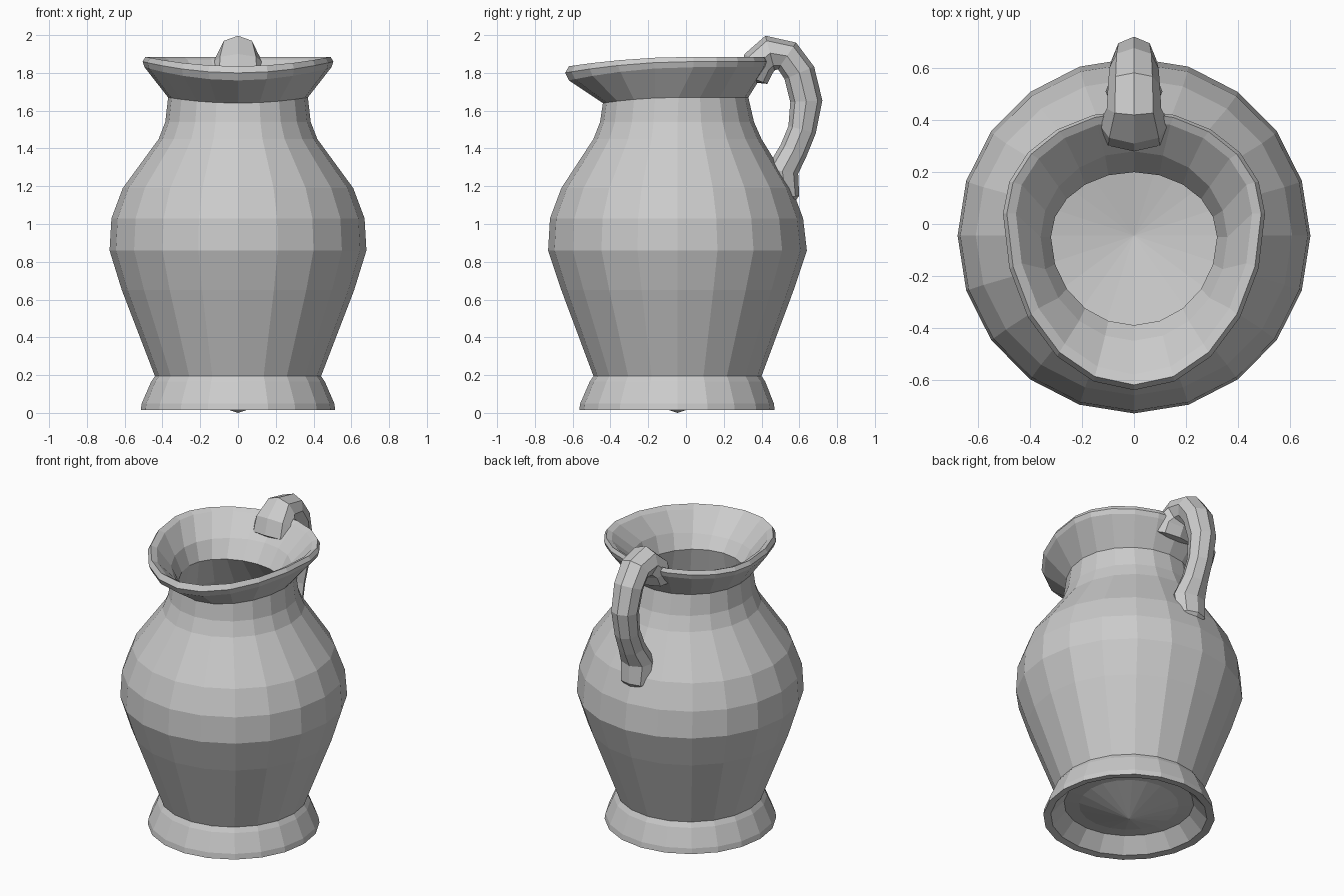
import bpy, bmesh
from math import sin, cos, pi
from mathutils import Vector


def skin(name, rings, start, end):
    """Bridge equal-sized rings of points and close both ends with a fan to a tip."""
    bm = bmesh.new()
    loops = [[bm.verts.new(p) for p in r] for r in rings]
    n = len(loops[0])
    for a, b in zip(loops, loops[1:]):
        for i in range(n):
            j = (i + 1) % n
            bm.faces.new((a[i], a[j], b[j], b[i]))
    for loop, tip in ((loops[0], start), (loops[-1], end)):
        t = bm.verts.new(tip)
        for i in range(n):
            bm.faces.new((loop[i], loop[(i + 1) % n], t))
    bmesh.ops.recalc_face_normals(bm, faces=bm.faces)
    me = bpy.data.meshes.new(name)
    bm.to_mesh(me)
    bm.free()
    ob = bpy.data.objects.new(name, me)
    bpy.context.collection.objects.link(ob)
    return ob


def egg(z, rx, front, back, yc=-0.045, dip=0.0, n=20):
    """Horizontal ring, longer towards the spout, sinking by dip at the front."""
    pts = []
    for i in range(n):
        a = 2 * pi * i / n
        c = cos(a)
        y = yc + c * ((front - yc) if c > 0 else (yc - back))
        pts.append((rx * sin(a), y, z - dip * max(0, c) ** 2))
    return pts


# Jug body: underside, foot, belly, neck, spouted rim, then the hollow inside
profile = [
    (0.10, 0.30, -0.35, 0.25),
    (0.11, 0.39, -0.44, 0.34),
    (0.02, 0.47, -0.52, 0.42),
    (0.015, 0.515, -0.565, 0.47),
    (0.05, 0.51, -0.56, 0.465),
    (0.165, 0.46, -0.51, 0.42),
    (0.195, 0.44, -0.49, 0.40),
    (0.65, 0.615, -0.66, 0.57),
    (0.86, 0.68, -0.73, 0.64),
    (1.03, 0.67, -0.72, 0.62),
    (1.19, 0.61, -0.66, 0.56),
    (1.45, 0.42, -0.49, 0.40),
    (1.54, 0.385, -0.455, 0.36),
    (1.67, 0.37, -0.44, 0.33, -0.04, 0.03),
    (1.83, 0.495, -0.62, 0.43, 0.04, 0.07),
    (1.86, 0.505, -0.64, 0.44, 0.04, 0.06),
    (1.885, 0.49, -0.62, 0.43, 0.04, 0.05),
    (1.87, 0.455, -0.58, 0.40, 0.04, 0.06),
    (1.75, 0.36, -0.45, 0.28, -0.05, 0.04),
    (1.64, 0.32, -0.39, 0.20, -0.05),
    (1.45, 0.37, -0.43, 0.34),
    (1.17, 0.57, -0.62, 0.52),
    (0.86, 0.63, -0.68, 0.59),
    (0.20, 0.38, -0.43, 0.34),
]
skin("jug_body", [egg(*p) for p in profile], (0, -0.045, 0.0), (0, -0.045, 0.13))

# Handle: octagonal tube along a side path (y, z, half width, half thickness)
path = [
    (0.355, 1.77, 0.14, 0.08),
    (0.385, 1.85, 0.135, 0.09),
    (0.445, 1.905, 0.105, 0.095),
    (0.535, 1.89, 0.10, 0.085),
    (0.60, 1.80, 0.095, 0.085),
    (0.637, 1.65, 0.085, 0.085),
    (0.615, 1.50, 0.08, 0.075),
    (0.57, 1.39, 0.085, 0.075),
    (0.51, 1.28, 0.11, 0.085),
    (0.53, 1.14, 0.10, 0.07),
]
rings = []
for i, (y, z, w, t) in enumerate(path):
    a, b = path[max(i - 1, 0)], path[min(i + 1, len(path) - 1)]
    d = Vector((0, b[0] - a[0], b[1] - a[1])).normalized()
    out = Vector((0, -d.z, d.y))
    rings.append([Vector((w * sin(k * pi / 4), y, z)) + out * t * cos(k * pi / 4)
                  for k in range(8)])
skin("handle", rings, (0, 0.345, 1.75), (0, 0.55, 1.08))
